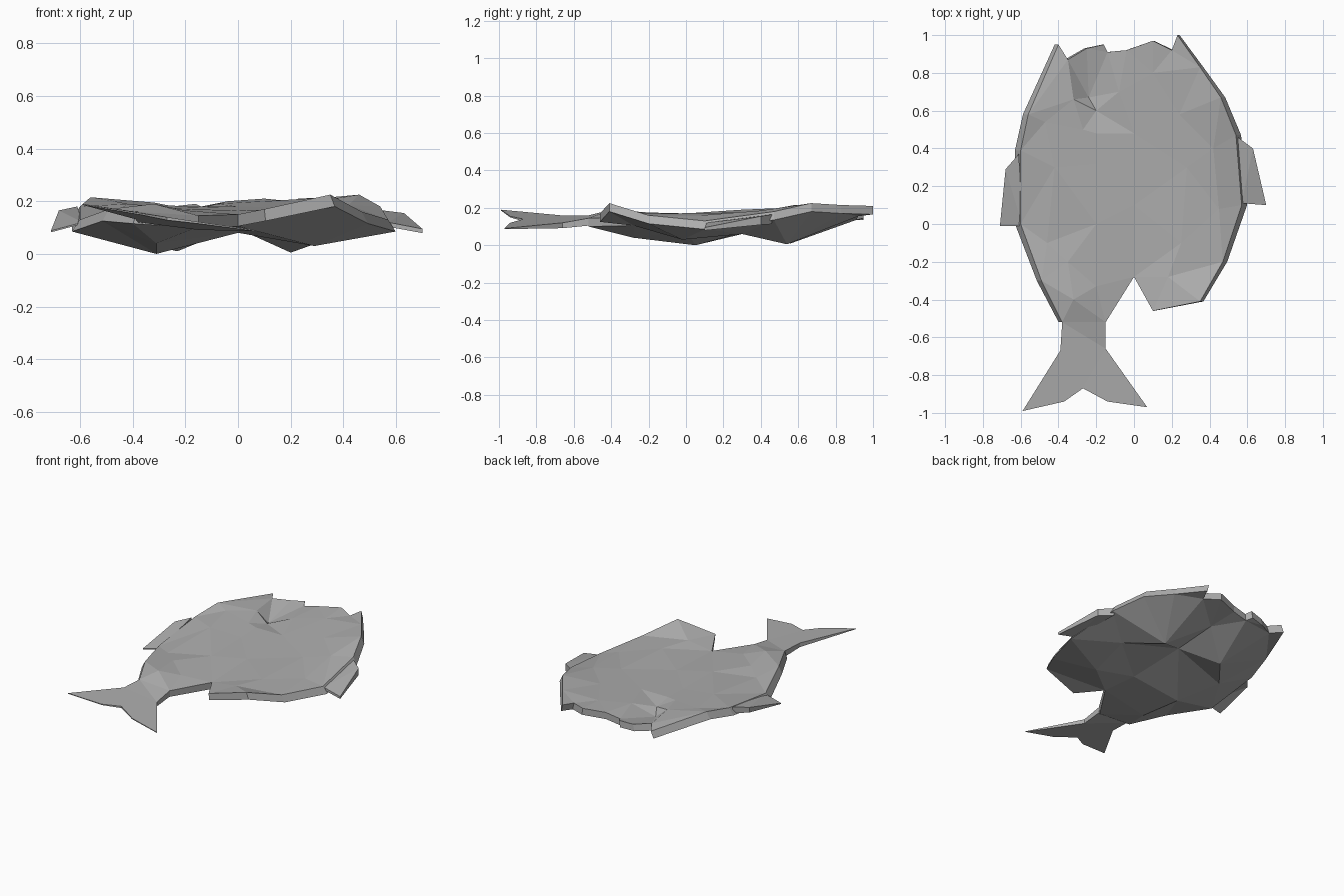
import bpy
import bmesh
from mathutils import Vector
from mathutils.geometry import delaunay_2d_cdt

# Remove the default object
default = bpy.data.objects.get("Cube")
if default:
    bpy.data.objects.remove(default, do_unlink=True)

# Single flat colour
grey = bpy.data.materials.new("plain grey")
grey.use_nodes = True
colour = (0.42, 0.42, 0.42, 1)
grey.diffuse_color = colour
shader = grey.node_tree.nodes["Principled BSDF"]
shader.inputs["Base Color"].default_value = colour
shader.inputs["Roughness"].default_value = 0.8


def skin(mesh, rim, inner, flip):
    """Triangulate a sheet inside the rim that passes through the inner points."""
    points = rim + inner
    flat = [Vector((p[0], p[1])) for p in points]
    coords, _, faces, origin, _, _ = delaunay_2d_cdt(
        flat, [], [list(range(len(rim)))], 1, 0.00001)
    verts = {}
    for index, sources in enumerate(origin):
        if sources:
            verts[index] = mesh.verts.new(points[sources[0]])
    for face in faces:
        if all(i in verts for i in face):
            corners = [verts[i] for i in face]
            mesh.faces.new(corners[::-1] if flip else corners)


def slab(name, rim, top=(), bottom=(), drop=lambda p: 0.045, flare=1.0):
    """Closed faceted slab: upper sheet, lower sheet and a band between the rims."""
    mesh = bmesh.new()
    lower = [(x * flare, y, z - drop((x, y, z))) for x, y, z in rim]
    skin(mesh, rim, list(top), False)
    skin(mesh, lower, list(bottom), True)
    count = len(rim)
    for i in range(count):
        j = (i + 1) % count
        band = [mesh.verts.new(p) for p in (lower[i], lower[j], rim[j], rim[i])]
        mesh.faces.new(band)
    bmesh.ops.remove_doubles(mesh, verts=mesh.verts, dist=0.0005)
    bmesh.ops.recalc_face_normals(mesh, faces=mesh.faces)
    data = bpy.data.meshes.new(name)
    mesh.to_mesh(data)
    mesh.free()
    data.materials.append(grey)
    part = bpy.data.objects.new(name, data)
    bpy.context.collection.objects.link(part)
    return part


# Body: rim runs from the left side, round the front notch, to the ragged back
left_rim = [
    (.23, 1, .21), (.2, .92, .2), (.1, .97, .21), (-.04, .92, .2),
    (-.14, .91, .18), (-.16, .95, .19), (-.25, .93, .18), (-.35, .87, .19),
    (-.4, .95, .18), (-.56, .58, .215), (-.6, .39, .18), (-.6, 0, .13),
    (-.49, -.3, .17), (-.38, -.52, .16),
]
front_rim = [
    (-.15, -.52, .145), (0, -.28, .15), (.1, -.46, .17), (.35, -.41, .225),
    (.47, -.2, .16), (.57, .1, .13), (.54, .47, .18), (.46, .67, .225),
    (.35, .83, .215),
]
body_rim = (left_rim + front_rim)[::-1]

# Upper side with a small gully near the back right
body_top = [
    (-.32, .66, .195), (-.27, .5, .185), (-.2, .48, .18), (-.24, .67, .13),
    (-.2, .6, .16), (-.08, .7, .19), (-.2, .32, .175), (-.2, 0, .17),
    (-.2, -.33, .165), (-.32, -.4, .19), (-.35, -.2, .175), (-.42, .3, .19),
    (-.46, -.1, .16), (0, .1, .165), (0, .48, .18), (.28, .3, .175),
    (.25, -.1, .17), (.18, -.28, .175), (.24, .58, .19), (.42, .4, .185),
    (.45, .08, .16), (.1, .8, .2), (-.47, .54, .2),
]
# Underside: two lobes with a valley between them
body_bottom = [
    (-.31, .05, 0), (-.31, -.28, .04), (-.23, .56, .01), (-.44, .3, .06),
    (0, 0, .08), (-.01, .42, .1), (-.02, .72, .13), (.29, -.02, .03),
    (.2, .54, .005), (.35, .3, .06),
]
slab("body", body_rim, body_top, body_bottom, flare=1.05)

# Forked tail, thick at the root and thin at the tips
tail_rim = [
    (-.15, -.52, .145), (-.38, -.52, .16), (-.39, -.67, .16), (-.59, -.99, .19),
    (-.37, -.94, .155), (-.27, -.87, .14), (-.14, -.94, .12), (.07, -.97, .09),
    (-.15, -.66, .12),
]
slab("tail", tail_rim, drop=lambda p: 0.004 + 0.08 * max(0, p[1] + 0.97))

# Side fins hanging from the rim, tapering to the front tip
fin_taper = lambda p: 0.006 + 0.1 * max(0, p[1])
slab("left_fin", [(.55, .46, .165), (.57, .11, .12), (.7, .1, .095), (.63, .4, .155)],
     drop=fin_taper)
slab("right_fin", [(-.61, .37, .18), (-.68, .29, .165), (-.71, -.01, .088), (-.59, -.01, .12)],
     drop=fin_taper)
